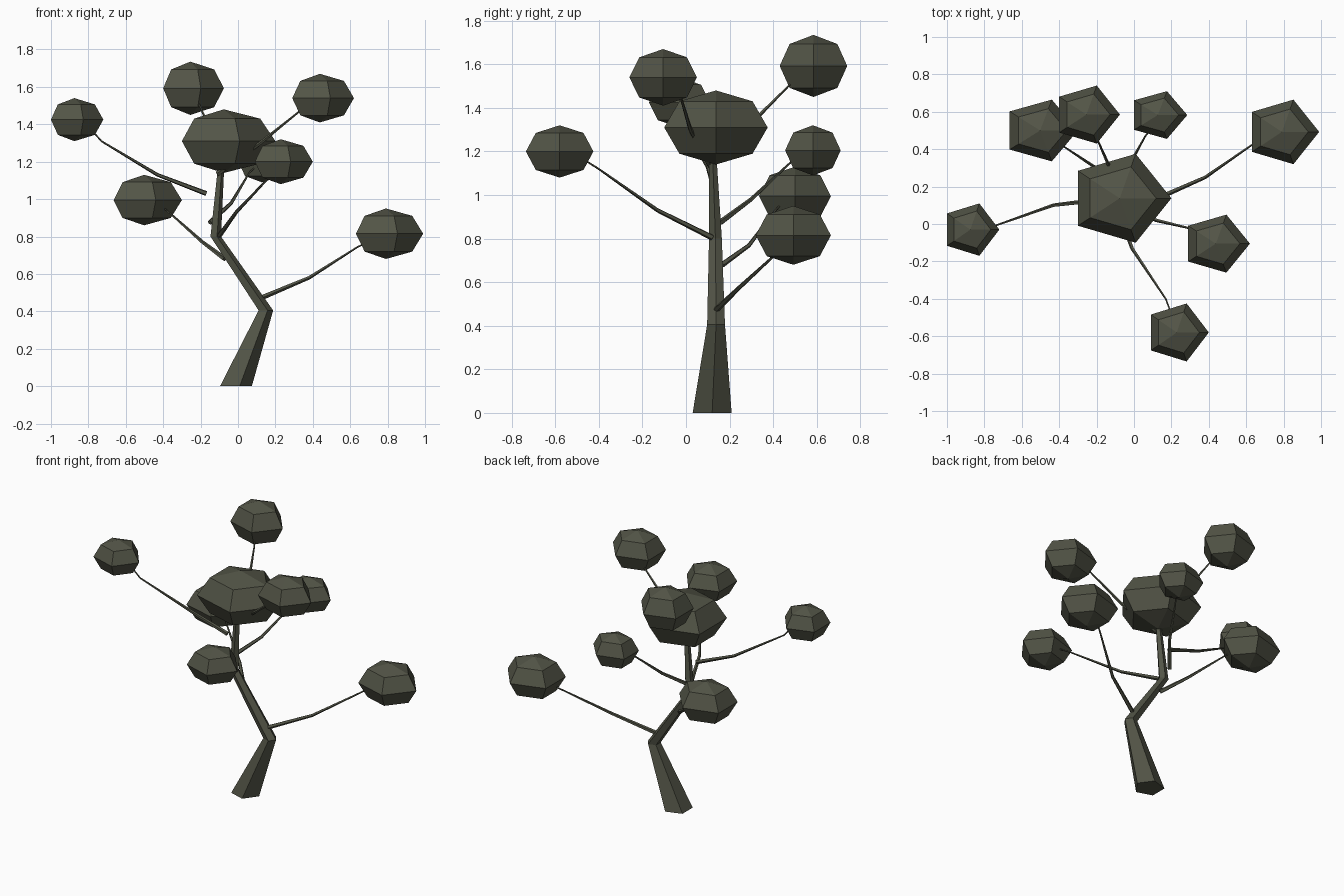
import bpy, bmesh, math
from mathutils import Vector

if "Cube" in bpy.data.objects:
    bpy.data.objects.remove(bpy.data.objects["Cube"])

mat = bpy.data.materials.new("dark olive")
mat.diffuse_color = (0.085, 0.089, 0.062, 1)
mat.use_nodes = True
mat.node_tree.nodes["Principled BSDF"].inputs["Base Color"].default_value = mat.diffuse_color


def finish(bm, name):
    bmesh.ops.recalc_face_normals(bm, faces=bm.faces)
    me = bpy.data.meshes.new(name)
    bm.to_mesh(me)
    bm.free()
    me.materials.append(mat)
    ob = bpy.data.objects.new(name, me)
    bpy.context.collection.objects.link(ob)
    return ob


def tube(name, points, radii, sides=5, level=False):
    """Tapered flat-faced tube through points; level keeps sections horizontal."""
    bm = bmesh.new()
    pts = [Vector(p) for p in points]
    rings = []
    for i, (p, r) in enumerate(zip(pts, radii)):
        d = (pts[min(i + 1, len(pts) - 1)] - pts[max(i - 1, 0)]).normalized()
        u, v = Vector((1, 0, 0)), Vector((0, 1, 0))
        if not level:
            u = d.cross(Vector((0, 0, 1))).normalized()
            v = d.cross(u)
        angles = [math.tau * k / sides for k in range(sides)]
        rings.append([bm.verts.new(p + r * (math.cos(a) * u + math.sin(a) * v)) for a in angles])
    for a, b in zip(rings, rings[1:]):
        for k in range(sides):
            j = (k + 1) % sides
            bm.faces.new((a[k], a[j], b[j], b[k]))
    bm.faces.new(rings[0])
    bm.faces.new(rings[-1])
    return finish(bm, name)


def leaf_clump(name, x0, x1, y0, y1, z0, z1):
    """Five-sided, four-ring ball fitted to a bounding box."""
    rx = (x1 - x0) / (1 + math.cos(math.pi / 5))
    ry = (y1 - y0) / (2 * math.sin(math.tau / 5))
    rz = (z1 - z0) / 2
    c = Vector((x1 - rx, (y0 + y1) / 2, (z0 + z1) / 2))
    bm = bmesh.new()
    bmesh.ops.create_uvsphere(bm, u_segments=5, v_segments=4, radius=1)
    # turn so that one corner points along +x
    far = max(bm.verts, key=lambda w: w.co.xy.length).co
    turn = -math.atan2(far.y, far.x)
    cs, sn = math.cos(turn), math.sin(turn)
    for w in bm.verts:
        x, y, z = w.co
        w.co = c + Vector(((x * cs - y * sn) * rx, (x * sn + y * cs) * ry, z * rz))
    return finish(bm, name)


# Crooked trunk
tube("trunk",
     [(-0.02, 0.12, 0), (0.145, 0.138, 0.405), (-0.122, 0.135, 0.8), (-0.086, 0.12, 1.25)],
     [0.094, 0.043, 0.031, 0.016], level=True)

# Leaf clumps: x, y and z extents
clumps = [
    (-0.30, 0.20, -0.10, 0.375, 1.14, 1.48),
    (0.63, 0.99, 0.32, 0.665, 0.68, 0.95),
    (-1.00, -0.72, -0.17, 0.11, 1.31, 1.54),
    (0.09, 0.40, -0.735, -0.425, 1.08, 1.32),
    (0.29, 0.62, -0.26, 0.05, 1.41, 1.67),
    (0.00, 0.285, 0.455, 0.71, 1.09, 1.32),
    (-0.665, -0.30, 0.335, 0.665, 0.86, 1.13),
    (-0.40, -0.075, 0.43, 0.74, 1.45, 1.735),
]
for i, box in enumerate(clumps):
    leaf_clump("crown" if i == 0 else f"leaf_clump_{i}", *box)

# Branches: root, bend, tip, and end inside the clump
branches = [
    [(0.13, 0.14, 0.475), (0.38, 0.25, 0.58), (0.64, 0.43, 0.745), (0.72, 0.46, 0.78)],
    [(-0.17, 0.13, 1.03), (-0.43, 0.10, 1.13), (-0.73, -0.005, 1.31), (-0.80, -0.02, 1.39)],
    [(-0.10, 0.12, 0.805), (-0.01, -0.13, 0.93), (0.17, -0.40, 1.12), (0.20, -0.48, 1.17)],
    [(-0.11, 0.11, 1.135), (0.12, 0.02, 1.30), (0.33, -0.03, 1.47), (0.39, -0.06, 1.51)],
    [(-0.15, 0.16, 0.875), (-0.035, 0.30, 0.98), (0.06, 0.47, 1.14), (0.10, 0.52, 1.18)],
    [(-0.07, 0.165, 0.68), (-0.19, 0.29, 0.77), (-0.37, 0.41, 0.93), (-0.42, 0.45, 0.97)],
    [(-0.085, 0.14, 1.17), (-0.13, 0.30, 1.33), (-0.20, 0.46, 1.49), (-0.22, 0.50, 1.53)],
]
for i, path in enumerate(branches, 1):
    tube(f"branch_{i}", path, [0.014, 0.010, 0.005, 0.004])
